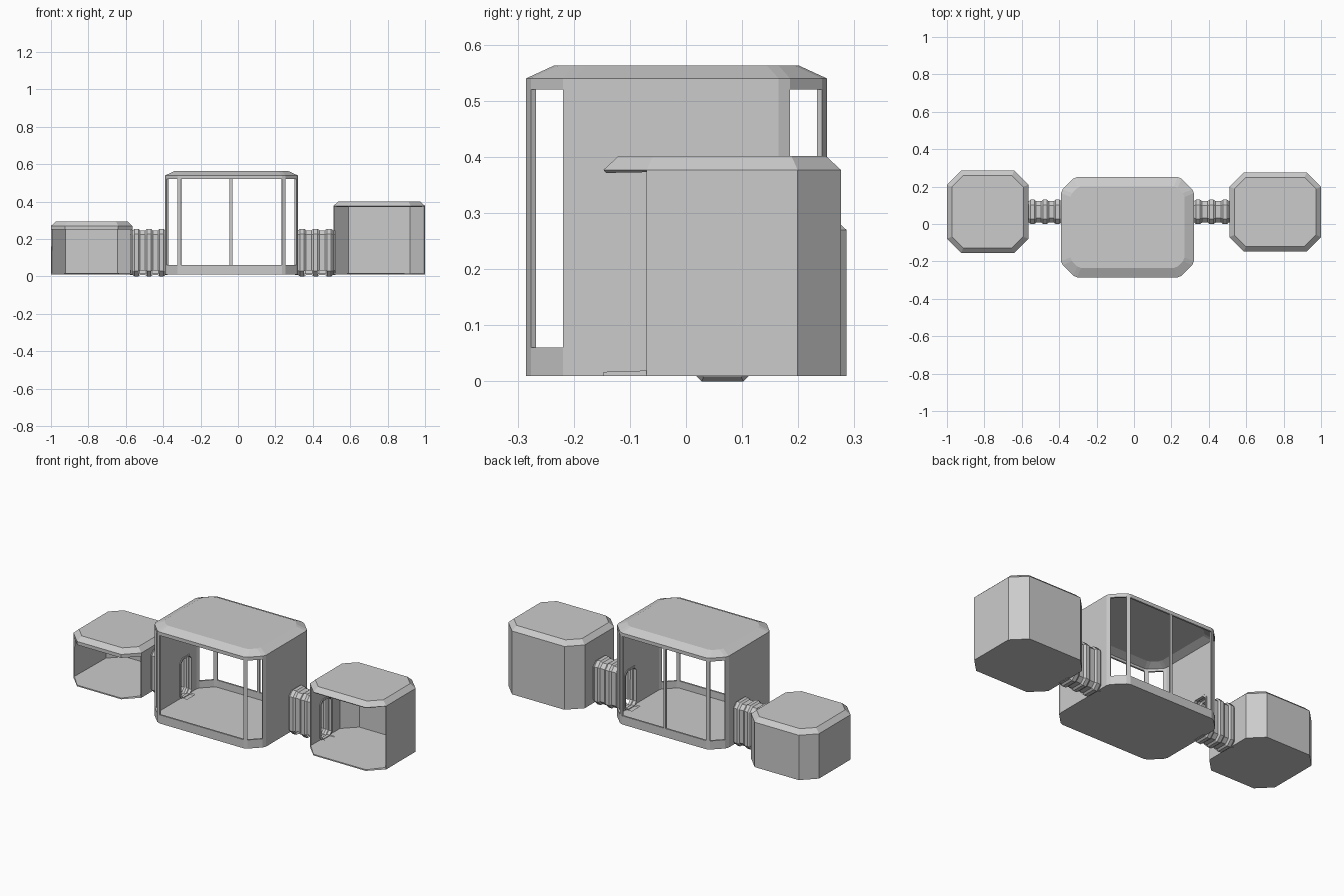
import bpy, bmesh
from mathutils import Vector

if "Cube" in bpy.data.objects:
    bpy.data.objects.remove(bpy.data.objects["Cube"])


def loft(name, rings, skip=lambda tier, side: False, caps=True, thickness=0):
    """Skin closed rings into a shell, leaving out skipped panels."""
    bm = bmesh.new()
    vs = [[bm.verts.new(p) for p in r] for r in rings]
    n = len(rings[0])
    for t in range(len(rings) - 1):
        for i in range(n):
            if not skip(t, i):
                j = (i + 1) % n
                bm.faces.new((vs[t][i], vs[t][j], vs[t + 1][j], vs[t + 1][i]))
    if caps:
        bm.faces.new(vs[0][::-1])
        bm.faces.new(vs[-1])
    me = bpy.data.meshes.new(name)
    bm.to_mesh(me)
    bm.free()
    ob = bpy.data.objects.new(name, me)
    bpy.context.collection.objects.link(ob)
    if thickness:
        m = ob.modifiers.new("shell", "SOLIDIFY")
        m.thickness, m.offset, m.use_even_offset = thickness, -1, True
    return ob


def octagon(a0, a1, b0, b1, c, inset=0.0, cut=0.0):
    """Chamfered rectangle, counter-clockwise, with optionally blunted corners."""
    a0, a1, b0, b1 = a0 + inset, a1 - inset, b0 + inset, b1 - inset
    c -= inset * 0.586
    pts = [Vector(p) for p in ((a0 + c, b0), (a1 - c, b0), (a1, b0 + c), (a1, b1 - c),
                               (a1 - c, b1), (a0 + c, b1), (a0, b1 - c), (a0, b0 + c))]
    if not cut:
        return pts
    out = []
    for i, p in enumerate(pts):
        for q in (pts[i - 1], pts[(i + 1) % 8]):
            out.append(p + (q - p).normalized() * cut)
    return out


def module(name, bounds, chamfer, tiers, open_tier, open_sides, cut, thickness):
    rings = [[(p.x, p.y, z) for p in octagon(*bounds, chamfer, d, cut)] for z, d in tiers]
    return loft(name, rings, lambda t, i: t == open_tier and i in open_sides,
                thickness=thickness)


# Three cabins: closed-back side cabins and a glazed central hall
left = module("left_cabin", (-1.0, -0.565, -0.155, 0.286), 0.076,
              [(0.01, 0), (0.25, 0), (0.27, 0), (0.295, 0.027)], 0, (0, 1, 7), 0, 0.007)
right = module("right_cabin", (0.51, 1.0, -0.147, 0.276), 0.077,
               [(0.01, 0), (0.377, 0), (0.402, 0.027)], 0, (0, 1, 7), 0, 0.007)
hall = module("central_hall", (-0.39, 0.32, -0.285, 0.251), 0.074,
              [(0.01, 0), (0.06, 0), (0.52, 0), (0.54, 0), (0.563, 0.05)],
              1, (1, 3, 7, 9, 11, 15), 0.012, 0.01)

# Rear middle window post of the hall
loft("rear_window_post",
     [[(-0.045, 0.239, z), (-0.03, 0.239, z), (-0.03, 0.25, z), (-0.045, 0.25, z)]
      for z in (0.055, 0.525)])

# Ribbed passages with two front window panes, and their doorways
PROFILE = [(0, 0)]
for k in range(3):
    s = k / 3
    PROFILE += [(s + 0.07, 0), (s + 0.12, 1), (s + 0.22, 1), (s + 0.27, 0)]
PROFILE.append((1, 0))


def section(x, inset):
    return [(x, p.x, p.y) for p in octagon(0.0, 0.13, 0.0, 0.255, 0.028, inset)]


def passage(name, x0, x1, cabins):
    rings = [section(x0 + (x1 - x0) * t, 0.0 if ridge else 0.008) for t, ridge in PROFILE]

    def pane(t, i):
        mid = (PROFILE[t][0] + PROFILE[t + 1][0]) / 2
        return i == 7 and (0.22 < mid < 0.45 or 0.55 < mid < 0.78)

    loft(name, rings, pane, caps=False, thickness=0.01)
    cutter = loft(name + "_door_cutter", [section(x, 0.014) for x in (x0 - 0.03, x1 + 0.03)])
    cutter.hide_render = True
    cutter.hide_viewport = True
    cutter.display_type = "WIRE"
    for cabin in cabins:
        m = cabin.modifiers.new("doorway", "BOOLEAN")
        m.operation, m.solver, m.object = "DIFFERENCE", "EXACT", cutter


passage("left_passage", -0.577, -0.376, (left, hall))
passage("right_passage", 0.306, 0.522, (hall, right))
